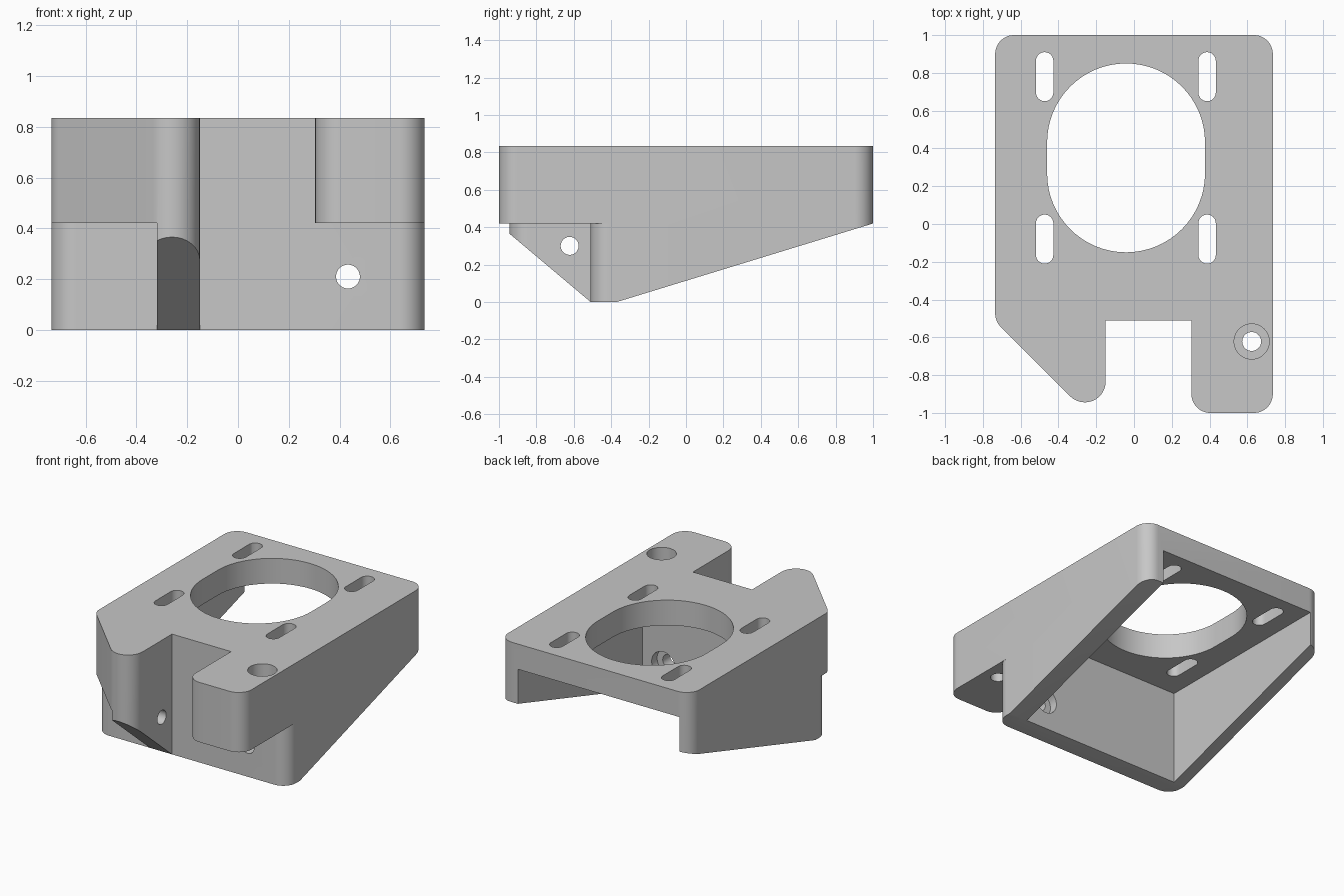
import bpy, bmesh, math
from mathutils import Vector, Matrix

default = bpy.data.objects.get("Cube")
if default:
    bpy.data.objects.remove(default)

TOP, MID, FRONT, HALF = 0.835, 0.42, -0.51, 0.735

grey = bpy.data.materials.new("grey plastic")
grey.use_nodes = True
grey.diffuse_color = (0.57, 0.57, 0.57, 1)
grey.node_tree.nodes["Principled BSDF"].inputs["Base Color"].default_value = grey.diffuse_color


def rounded(corners, steps=12):
    """Outline from (x, y[, radius]) corners, with arcs where a radius is given."""
    pts = []
    for i, c in enumerate(corners):
        p = Vector(c[:2])
        if len(c) == 2:
            pts.append(p)
            continue
        a = (Vector(corners[i - 1][:2]) - p).normalized()
        b = (Vector(corners[(i + 1) % len(corners)][:2]) - p).normalized()
        half = a.angle(b) / 2
        centre = p + (a + b).normalized() * c[2] / math.sin(half)
        start = p + a * c[2] / math.tan(half) - centre
        end = p + b * c[2] / math.tan(half) - centre
        sweep = math.atan2(start.x * end.y - start.y * end.x, start.dot(end))
        for k in range(steps + 1):
            pts.append(centre + Matrix.Rotation(sweep * k / steps, 2) @ start)
    return pts


def slot(x, y, r, stretch=0.0, n=24):
    """Circle outline, pulled apart along y by stretch on each end."""
    pts = []
    for side, y0 in ((0, y + stretch), (math.pi, y - stretch)):
        for k in range(n + 1 if stretch else n):
            a = side + math.pi * k / n
            pts.append(Vector((x + r * math.cos(a), y0 + r * math.sin(a))))
    return pts


def prism(name, outline, low, high, axis="z"):
    """Extrude an outline along an axis; for x it lies in (y, z), for y in (x, z)."""
    place = {"x": lambda u, v, w: (w, u, v),
             "y": lambda u, v, w: (u, w, v),
             "z": lambda u, v, w: (u, v, w)}[axis]
    bm = bmesh.new()
    face = bm.faces.new([bm.verts.new(place(p[0], p[1], low)) for p in outline])
    ext = bmesh.ops.extrude_face_region(bm, geom=[face])
    moved = [g for g in ext["geom"] if isinstance(g, bmesh.types.BMVert)]
    bmesh.ops.translate(bm, verts=moved, vec=place(0, 0, high - low))
    bmesh.ops.recalc_face_normals(bm, faces=bm.faces)
    mesh = bpy.data.meshes.new(name)
    bm.to_mesh(mesh)
    bm.free()
    mesh.materials.append(grey)
    obj = bpy.data.objects.new(name, mesh)
    bpy.context.collection.objects.link(obj)
    return obj


# Bracket body: full outline with front notch, arm and slanted post
bracket = prism("motor_mount_bracket", rounded([
    (-HALF, 1, 0.1), (-HALF, -0.515, 0.1), (-0.15, -1.1, 0.11), (-0.15, FRONT),
    (0.304, FRONT), (0.304, -1, 0.1), (HALF, -1, 0.1), (HALF, 1, 0.1)]), 0, TOP)

cutters = [
    # Space below the post and arm, leaving rounded lower front corners
    prism("under_post_cut", rounded([
        (-1.2, -1.2), (-0.318, -1.2), (-0.318, FRONT), (-HALF, FRONT, 0.1),
        (-HALF, -0.4), (-1.2, -0.4)]), -0.2, MID),
    prism("under_arm_cut", rounded([
        (0.2, -1.2), (1.2, -1.2), (1.2, -0.4), (HALF, -0.4),
        (HALF, FRONT, 0.1), (0.2, FRONT)]), -0.2, MID),
    # Sloped underside of the rib and of the side walls
    prism("rib_slope_cut", [(FRONT, 0), (-1.11, 0.505), (-1.11, -0.2), (FRONT, -0.2)],
          -0.5, -0.05, "x"),
    prism("wall_slope_cut", [(-0.37, 0), (-0.37, -0.2), (1.2, -0.2), (1.2, 0.481)],
          -1, 1, "x"),
    # Hollow below the plate, open at the back, with a thicker left wall
    prism("cavity_cut", [(-0.37, -0.3), (1.3, -0.3), (1.3, 0.66), (-0.37, 0.66)],
          -0.648, 0.592, "x"),
    # Large opening
    prism("motor_opening_cut", slot(-0.042, 0.35, 0.418, 0.082, 32), 0.5, 1),
    # Arm screw hole with recess, rib cross hole, front wall hole with recess
    prism("arm_hole_cut", slot(0.623, -0.622, 0.05), 0.3, 1),
    prism("arm_recess_cut", slot(0.623, -0.622, 0.093), 0.6, 1),
    prism("rib_hole_cut", slot(-0.622, 0.3, 0.048), -0.5, -0.05, "x"),
    prism("front_hole_cut", slot(0.433, 0.21, 0.047), -0.6, -0.3, "y"),
    prism("front_recess_cut", slot(0.433, 0.21, 0.09), -0.43, -0.3, "y"),
]
# Four adjustment slots
for x in (-0.473, 0.387):
    for y in (-0.08, 0.78):
        cutters.append(prism("slot_cut", slot(x, y, 0.046, 0.084, 12), 0.5, 1))

for cutter in cutters:
    mod = bracket.modifiers.new(cutter.name, "BOOLEAN")
    mod.operation = "DIFFERENCE"
    mod.solver = "EXACT"
    mod.object = cutter
    cutter.hide_render = True

# Bake the cuts, then drop the cutters
bpy.context.view_layer.objects.active = bracket
bracket.select_set(True)
for mod in list(bracket.modifiers):
    bpy.ops.object.modifier_apply(modifier=mod.name)
for cutter in cutters:
    bpy.data.objects.remove(cutter)
bpy.ops.object.shade_smooth_by_angle(angle=math.radians(25))
